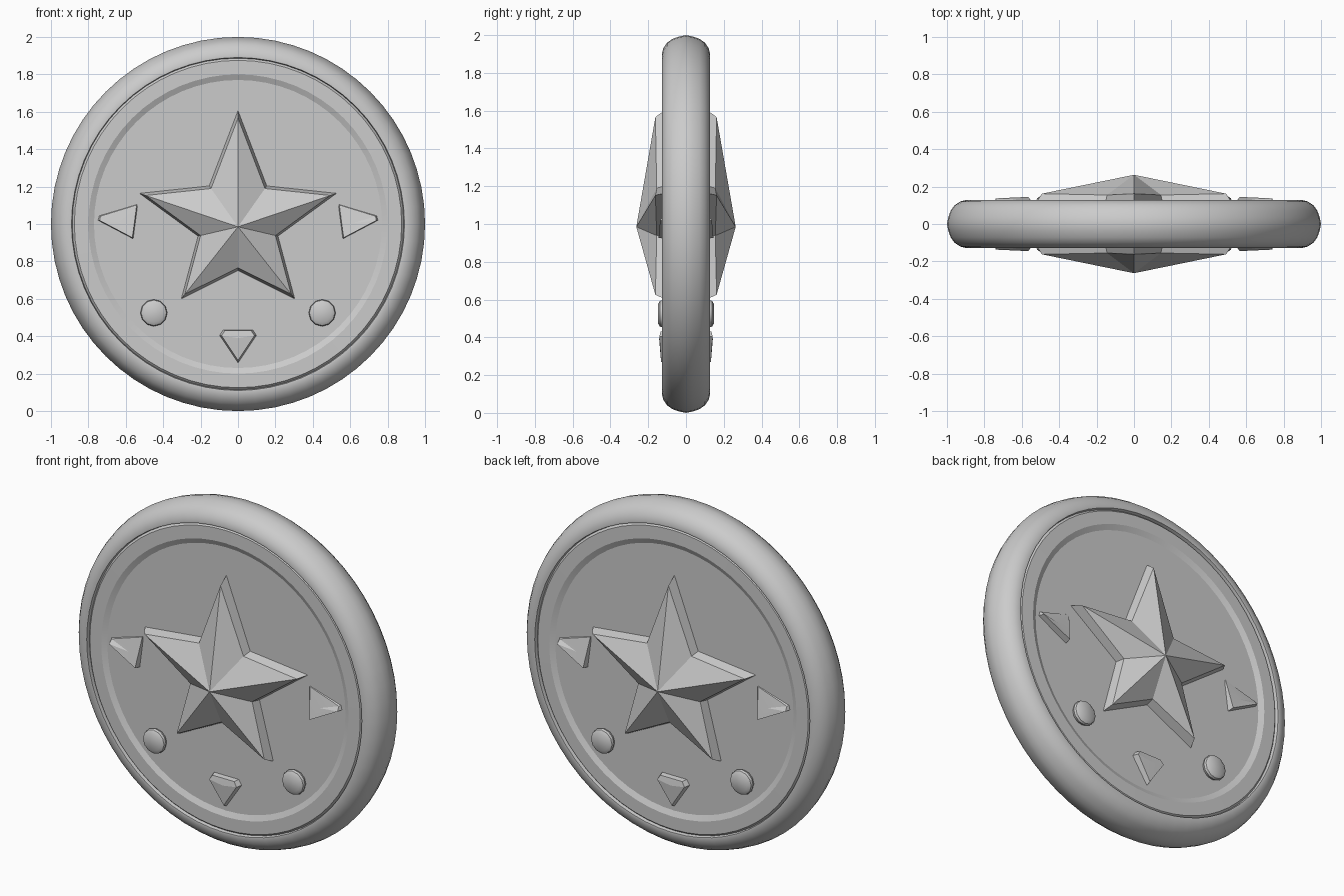
import bpy, bmesh
from math import sin, cos, pi, radians

if "Cube" in bpy.data.objects:
    bpy.data.objects.remove(bpy.data.objects["Cube"])

CZ = 1.0        # height of the coin centre
FACE = 0.107    # depth of the recessed face, measured from the middle plane
SEGS = 64


def finish(name, bm, mirror_x=False, angle=30):
    """Turn a front-half bmesh into an object mirrored to the back."""
    bmesh.ops.remove_doubles(bm, verts=bm.verts, dist=1e-5)
    bmesh.ops.recalc_face_normals(bm, faces=bm.faces)
    mesh = bpy.data.meshes.new(name)
    bm.to_mesh(mesh)
    bm.free()
    # open shells must face the front (-y)
    if sum(p.normal.y * p.area for p in mesh.polygons) > 0:
        mesh.flip_normals()
    ob = bpy.data.objects.new(name, mesh)
    bpy.context.collection.objects.link(ob)
    mod = ob.modifiers.new("both_sides", 'MIRROR')
    mod.use_axis = (mirror_x, True, False)
    mod.merge_threshold = 0.0005
    bpy.ops.object.select_all(action='DESELECT')
    ob.select_set(True)
    bpy.context.view_layer.objects.active = ob
    bpy.ops.object.shade_smooth_by_angle(angle=radians(angle))
    return ob


def lathe(name, profile, angle=30):
    """Revolve (radius, depth) points around the coin axis."""
    bm = bmesh.new()
    rings = []
    for r, d in profile:
        if r == 0:
            rings.append([bm.verts.new((0, -d, CZ))] * SEGS)
        else:
            rings.append([bm.verts.new((r * cos(2 * pi * i / SEGS), -d,
                                        CZ + r * sin(2 * pi * i / SEGS)))
                          for i in range(SEGS)])
    for a, b in zip(rings, rings[1:]):
        for i in range(SEGS):
            j = (i + 1) % SEGS
            quad = list(dict.fromkeys((a[i], a[j], b[j], b[i])))
            bm.faces.new(quad)
    finish(name, bm, angle=angle)


def relief(name, outline, crest, apex, inset=0.9, mirror_x=False, angle=15):
    """Raised shape: sloping walls from an outline to a crest, fanned to an apex."""
    bm = bmesh.new()
    ax, ad, az = apex
    base = [bm.verts.new((x, -FACE + 0.005, z)) for x, z in outline]
    top = [bm.verts.new((ax + (x - ax) * inset, -d, az + (z - az) * inset))
           for (x, z), d in zip(outline, crest)]
    tip = bm.verts.new((ax, -ad, az))
    n = len(outline)
    for i in range(n):
        j = (i + 1) % n
        bm.faces.new((base[i], base[j], top[j], top[i]))
        bm.faces.new((top[i], top[j], tip))
    finish(name, bm, mirror_x, angle)


# Rounded outer rim with a narrow groove on its inner edge
lathe("rim", [(1.0, 0), (0.993, 0.035), (0.98, 0.072), (0.96, 0.1),
              (0.93, 0.12), (0.90, 0.128), (0.89, 0.127), (0.886, 0.108)])

# Recessed face with a chamfered border
lathe("face", [(0.886, 0.108), (0.875, 0.12), (0.80, 0.121), (0.77, FACE), (0, FACE)], angle=12)

# Faceted five-pointed star
half = [(0.155, 1.205), (0.53, 1.165), (0.215, 0.935), (0.305, 0.598)]
star = [(0, 1.61)] + half + [(0, 0.75)] + [(-x, z) for x, z in reversed(half)]
relief("star", star, [0.155 if i % 2 else 0.162 for i in range(10)],
       (0, 0.263, 0.985), inset=0.93)

# Side wedges, sinking into the face at their upper edge
relief("side_wedge", [(0.535, 1.11), (0.56, 0.92), (0.75, 1.02), (0.745, 1.045)],
       [0.110, 0.145, 0.137, 0.118], (0.62, 0.131, 1.005), inset=0.92, mirror_x=True)

# Bottom wedge
relief("bottom_wedge", [(-0.1, 0.405), (0, 0.255), (0.1, 0.405), (0.08, 0.435), (-0.08, 0.435)],
       [0.141, 0.132, 0.141, 0.135, 0.135], (0, 0.142, 0.39), inset=0.88)

# Round studs
bm = bmesh.new()
loops = [[bm.verts.new((0.45 + r * cos(2 * pi * i / 12), -d, 0.525 + r * sin(2 * pi * i / 12)))
          for i in range(12)]
         for r, d in [(0.062, FACE - 0.005), (0.072, 0.125), (0.068, 0.138), (0.05, 0.149)]]
for a, b in zip(loops, loops[1:]):
    for i in range(12):
        j = (i + 1) % 12
        bm.faces.new((a[i], a[j], b[j], b[i]))
bm.faces.new(loops[-1])
finish("stud", bm, mirror_x=True, angle=35)
